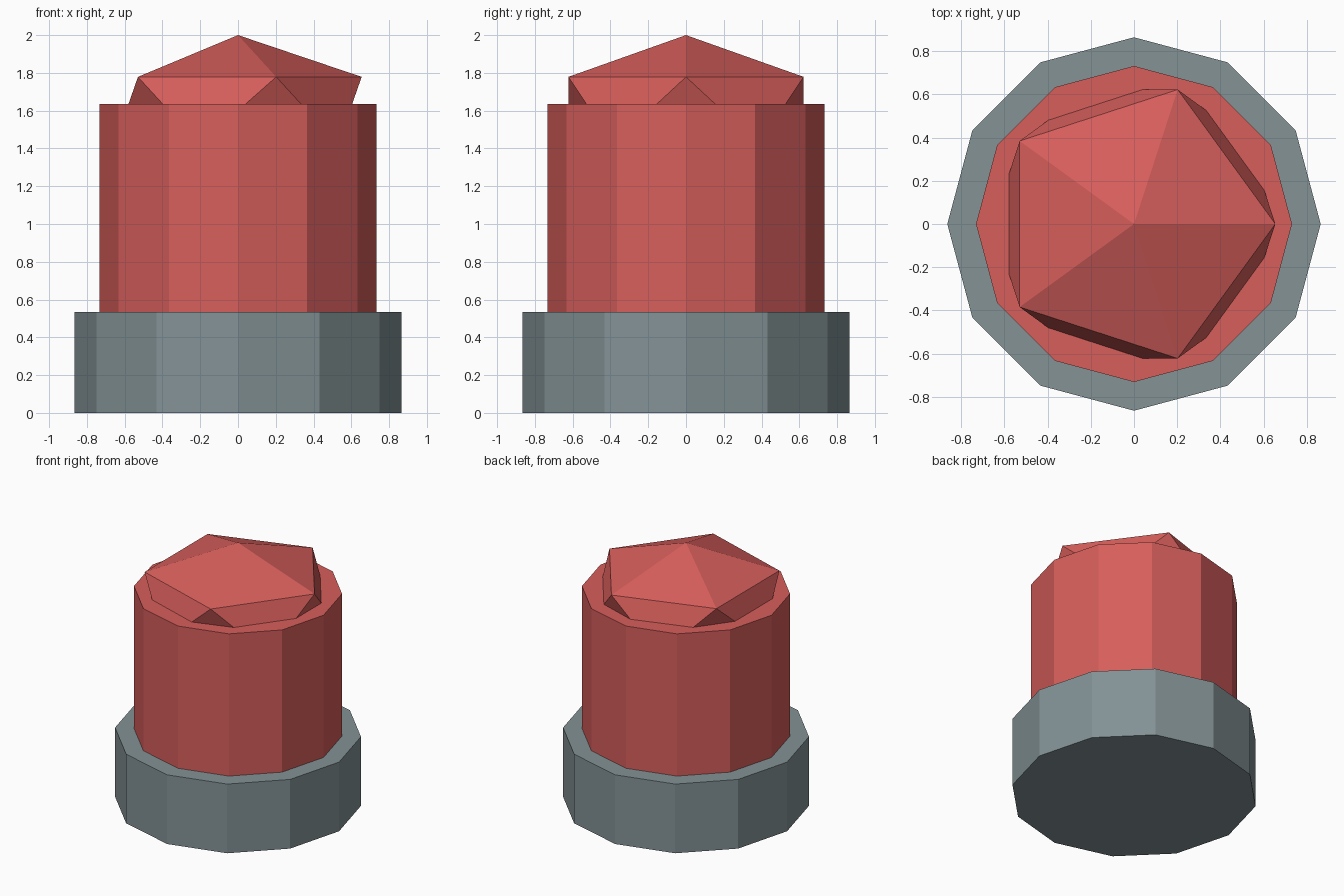
import bpy

if "Cube" in bpy.data.objects:
    bpy.data.objects.remove(bpy.data.objects["Cube"])


def material(name, rgb):
    m = bpy.data.materials.new(name)
    m.diffuse_color = (*rgb, 1.0)
    m.use_nodes = True
    m.node_tree.nodes["Principled BSDF"].inputs["Base Color"].default_value = m.diffuse_color
    return m


def finish(name, mat):
    ob = bpy.context.object
    ob.name = name
    ob.data.materials.append(mat)
    return ob


def drum(name, radius, bottom, top, mat):
    bpy.ops.mesh.primitive_cylinder_add(
        vertices=12, radius=radius, depth=top - bottom,
        location=(0, 0, (bottom + top) / 2))
    return finish(name, mat)


grey = material("blue_grey", (0.227, 0.287, 0.301))
red = material("soft_red", (0.672, 0.112, 0.105))

# Wide base collar and the taller body standing on it
drum("base", 0.865, 0.0, 0.535, grey)
drum("body", 0.732, 0.535, 1.635, red)

# Flattened faceted cap, partly sunk into the body
bpy.ops.mesh.primitive_ico_sphere_add(subdivisions=1, radius=1, location=(0, 0, 1.6))
cap = finish("cap", red)
cap.scale = (0.732, 0.732, 0.4)
